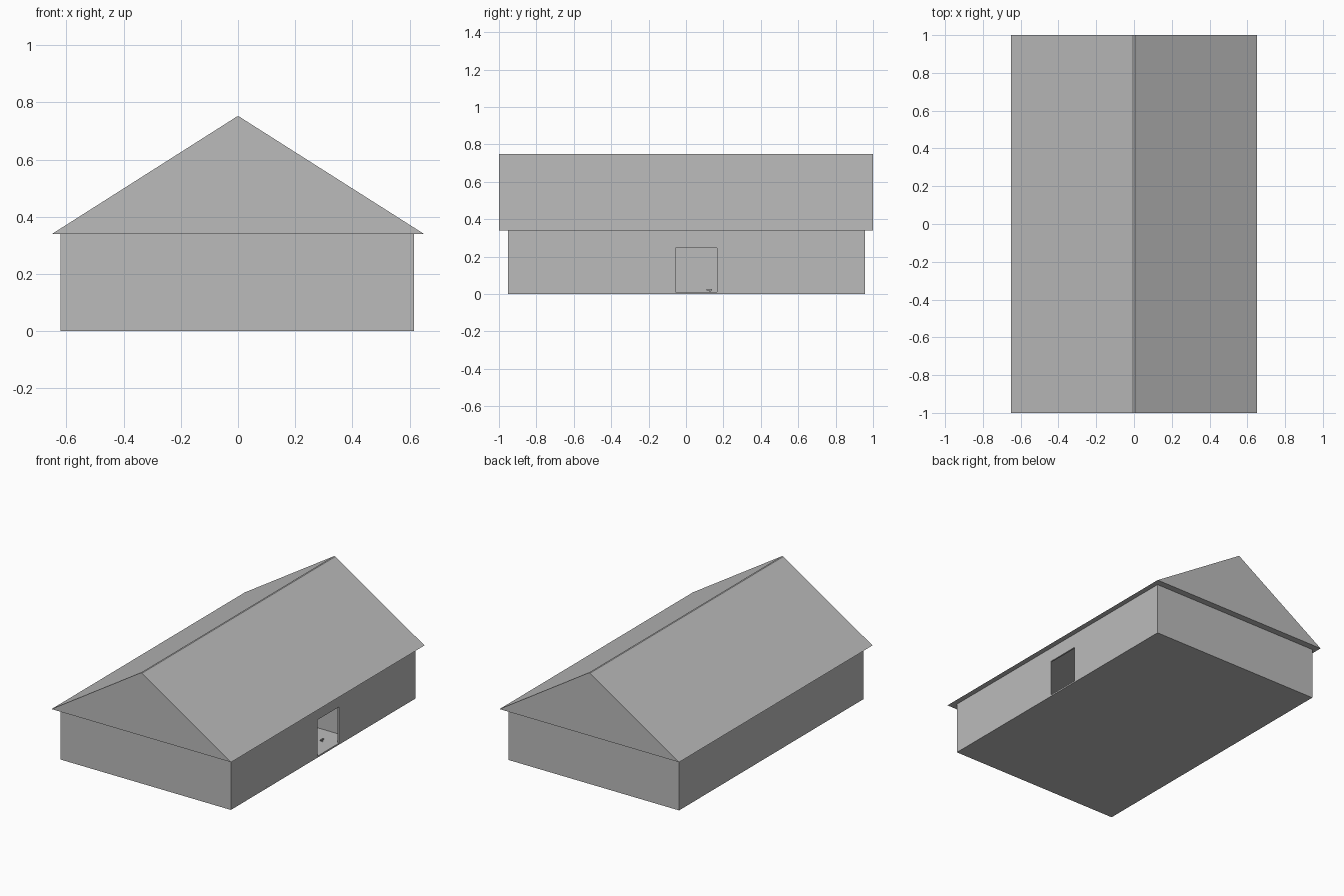
import bpy
import bmesh
from mathutils import Matrix, Vector

default = bpy.data.objects.get("Cube")
if default:
    bpy.data.objects.remove(default, do_unlink=True)

GREY = (0.5, 0.5, 0.5, 1.0)
grey = bpy.data.materials.new("plain grey")
grey.use_nodes = True
grey.diffuse_color = GREY
grey.node_tree.nodes["Principled BSDF"].inputs["Base Color"].default_value = GREY


def finish(name, bm):
    mesh = bpy.data.meshes.new(name)
    bmesh.ops.recalc_face_normals(bm, faces=bm.faces)
    bm.to_mesh(mesh)
    bm.free()
    mesh.materials.append(grey)
    obj = bpy.data.objects.new(name, mesh)
    bpy.context.collection.objects.link(obj)
    return obj


def box(name, low, high):
    low, high = Vector(low), Vector(high)
    bm = bmesh.new()
    scale = Matrix.Diagonal((*(high - low), 1))
    bmesh.ops.create_cube(bm, size=1, matrix=Matrix.Translation((low + high) / 2) @ scale)
    return finish(name, bm)


def prism(name, profile, y0, y1):
    """Extrude an x-z profile along y."""
    bm = bmesh.new()
    face = bm.faces.new([bm.verts.new((x, y0, z)) for x, z in profile])
    ext = bmesh.ops.extrude_face_region(bm, geom=[face])
    verts = [v for v in ext["geom"] if isinstance(v, bmesh.types.BMVert)]
    bmesh.ops.translate(bm, verts=verts, vec=(0, y1 - y0, 0))
    return finish(name, bm)


LEFT, RIGHT, FRONT, BACK = -0.62, 0.615, -0.952, 0.957
EAVES, THICK, FLOOR = 0.34, 0.01, 0.01
DOOR_FRONT, DOOR_BACK, DOOR_TOP = -0.057, 0.167, 0.247

# Floor slab and the three plain walls
box("floor", (LEFT, FRONT, 0), (RIGHT, BACK, FLOOR))
box("blank_side_wall", (LEFT, FRONT, FLOOR), (LEFT + THICK, BACK, EAVES))
box("front_wall", (LEFT + THICK, FRONT, FLOOR), (RIGHT - THICK, FRONT + THICK, EAVES))
box("back_wall", (LEFT + THICK, BACK - THICK, FLOOR), (RIGHT - THICK, BACK, EAVES))

# Side wall as one U-shaped outline around the doorway
outline = [(FRONT, FLOOR), (DOOR_FRONT, FLOOR), (DOOR_FRONT, DOOR_TOP),
           (DOOR_BACK, DOOR_TOP), (DOOR_BACK, FLOOR), (BACK, FLOOR),
           (BACK, EAVES), (FRONT, EAVES)]
bm = bmesh.new()
face = bm.faces.new([bm.verts.new((RIGHT, y, z)) for y, z in outline])
ext = bmesh.ops.extrude_face_region(bm, geom=[face])
bmesh.ops.translate(bm, vec=(-THICK, 0, 0),
                    verts=[v for v in ext["geom"] if isinstance(v, bmesh.types.BMVert)])
finish("door_side_wall", bm)

# Inner partition beside the doorway
box("partition_wall", (LEFT + THICK, 0.27, FLOOR), (RIGHT - THICK, 0.28, EAVES))

# Small handle resting on the floor
box("handle_stem", (0.515, 0.125, FLOOR), (0.523, 0.133, 0.025))
box("handle_grip", (0.515, 0.11, 0.02), (0.523, 0.14, 0.027))

# Solid gable roof with a softened ridge
half = [(0.65, EAVES), (0.012, 0.745), (0.005, 0.75)]
prism("roof", half + [(-x, z) for x, z in reversed(half)], -1, 1)
